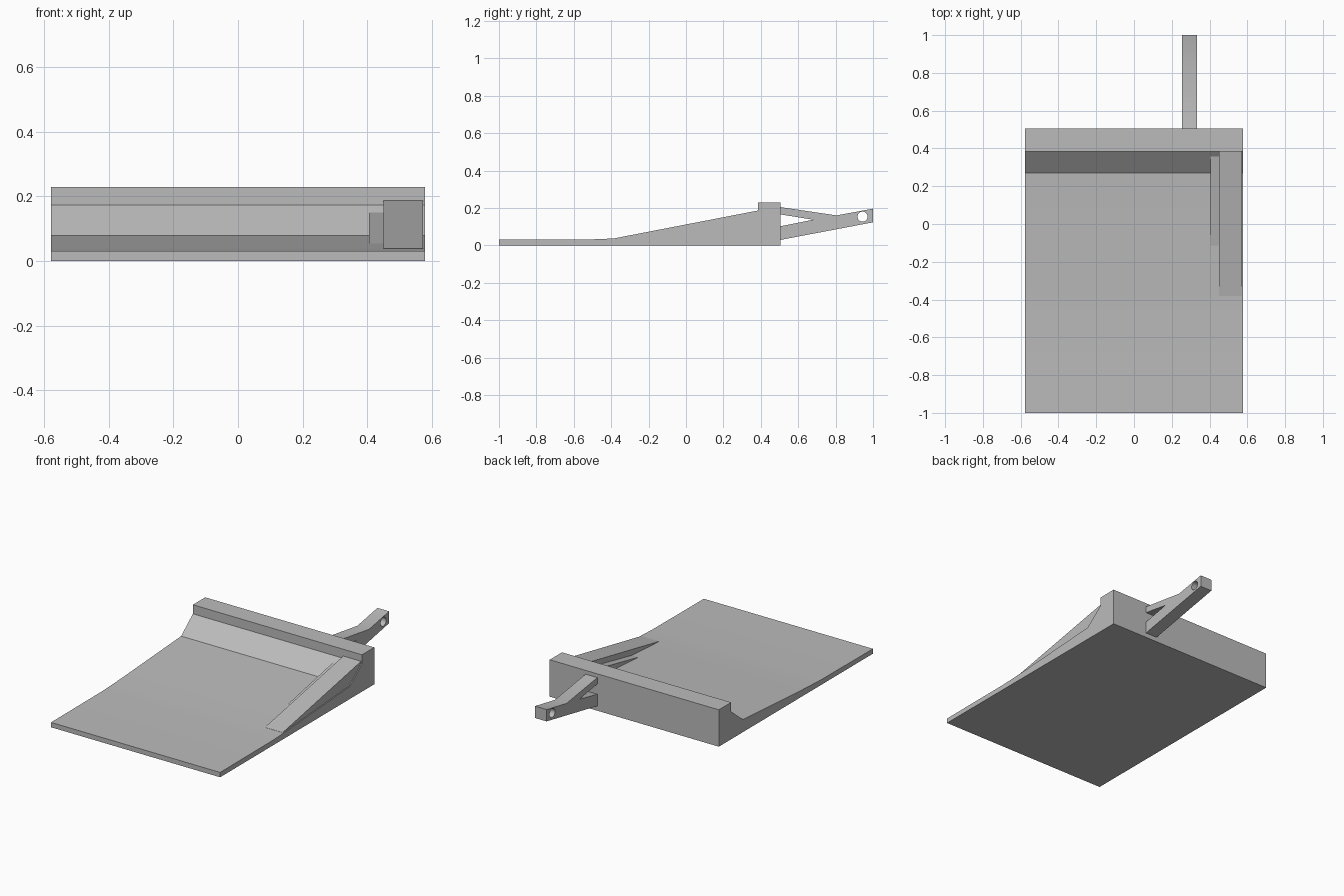
import bpy
from math import sin, cos, tau, radians
from mathutils import Matrix

cube = bpy.data.objects.get("Cube")
if cube:
    bpy.data.objects.remove(cube)

grey = bpy.data.materials.new("plain grey")
grey.use_nodes = True
colour = (0.5, 0.5, 0.5, 1)
grey.diffuse_color = colour
grey.node_tree.nodes["Principled BSDF"].inputs["Base Color"].default_value = colour


def extrude_profile(name, x0, x1, *loops):
    """Fill (y, z) outlines, inner ones becoming holes, and extrude from x0 to x1."""
    curve = bpy.data.curves.new(name, "CURVE")
    curve.dimensions = "2D"
    curve.fill_mode = "BOTH"
    curve.extrude = (x1 - x0) / 2
    for loop in loops:
        spline = curve.splines.new("POLY")
        spline.points.add(len(loop) - 1)
        for point, (y, z) in zip(spline.points, loop):
            point.co = (y, z, 0, 1)
        spline.use_cyclic_u = True
    helper = bpy.data.objects.new(name + " outline", curve)
    bpy.context.collection.objects.link(helper)
    graph = bpy.context.evaluated_depsgraph_get()
    mesh = bpy.data.meshes.new_from_object(helper.evaluated_get(graph))
    bpy.data.objects.remove(helper)
    # Turn the outline plane (x, y, depth) into (y, z, x)
    mesh.transform(Matrix(((0, 0, 1, (x0 + x1) / 2), (1, 0, 0, 0),
                           (0, 1, 0, 0), (0, 0, 0, 1))))
    mesh.materials.clear()
    mesh.materials.append(grey)
    obj = bpy.data.objects.new(name, mesh)
    bpy.context.collection.objects.link(obj)
    bpy.ops.object.select_all(action="DESELECT")
    obj.select_set(True)
    bpy.context.view_layer.objects.active = obj
    # Weld the caps to the walls so the solid is closed
    bpy.ops.object.mode_set(mode="EDIT")
    bpy.ops.mesh.select_all(action="SELECT")
    bpy.ops.mesh.remove_doubles(threshold=0.0001)
    bpy.ops.mesh.normals_make_consistent(inside=False)
    bpy.ops.object.mode_set(mode="OBJECT")
    bpy.ops.object.shade_smooth_by_angle(angle=radians(25))
    return obj


# Scoop plate with gentle rise, steep back slope and raised rear bar
extrude_profile("scoop_plate", -0.578, 0.578, [
    (-1, 0), (0.505, 0), (0.505, 0.228), (0.385, 0.228), (0.385, 0.172),
    (0.27, 0.078), (-0.3, 0.041), (-0.4, 0.036), (-0.5, 0.032), (-1, 0.03)])

# Long ramp along the left edge, and the lower step beside it
extrude_profile("side_ramp", 0.45, 0.572, [
    (-0.38, 0.038), (-0.38, 0.01), (0.39, 0.01), (0.39, 0.187)])
extrude_profile("ramp_step", 0.405, 0.452, [
    (-0.12, 0.052), (-0.12, 0.01), (0.36, 0.01), (0.36, 0.15)])

# Forked hitch arm with a pin hole
pin_hole = [(0.944 + 0.027 * cos(tau * i / 32), 0.153 + 0.027 * sin(tau * i / 32))
            for i in range(32)]
extrude_profile("hitch_arm", 0.253, 0.333, [
    (0.5, 0.205), (0.805, 0.16), (1, 0.196), (1, 0.123), (0.5, 0.028),
    (0.5, 0.101), (0.68, 0.137), (0.5, 0.166)], pin_hole)
